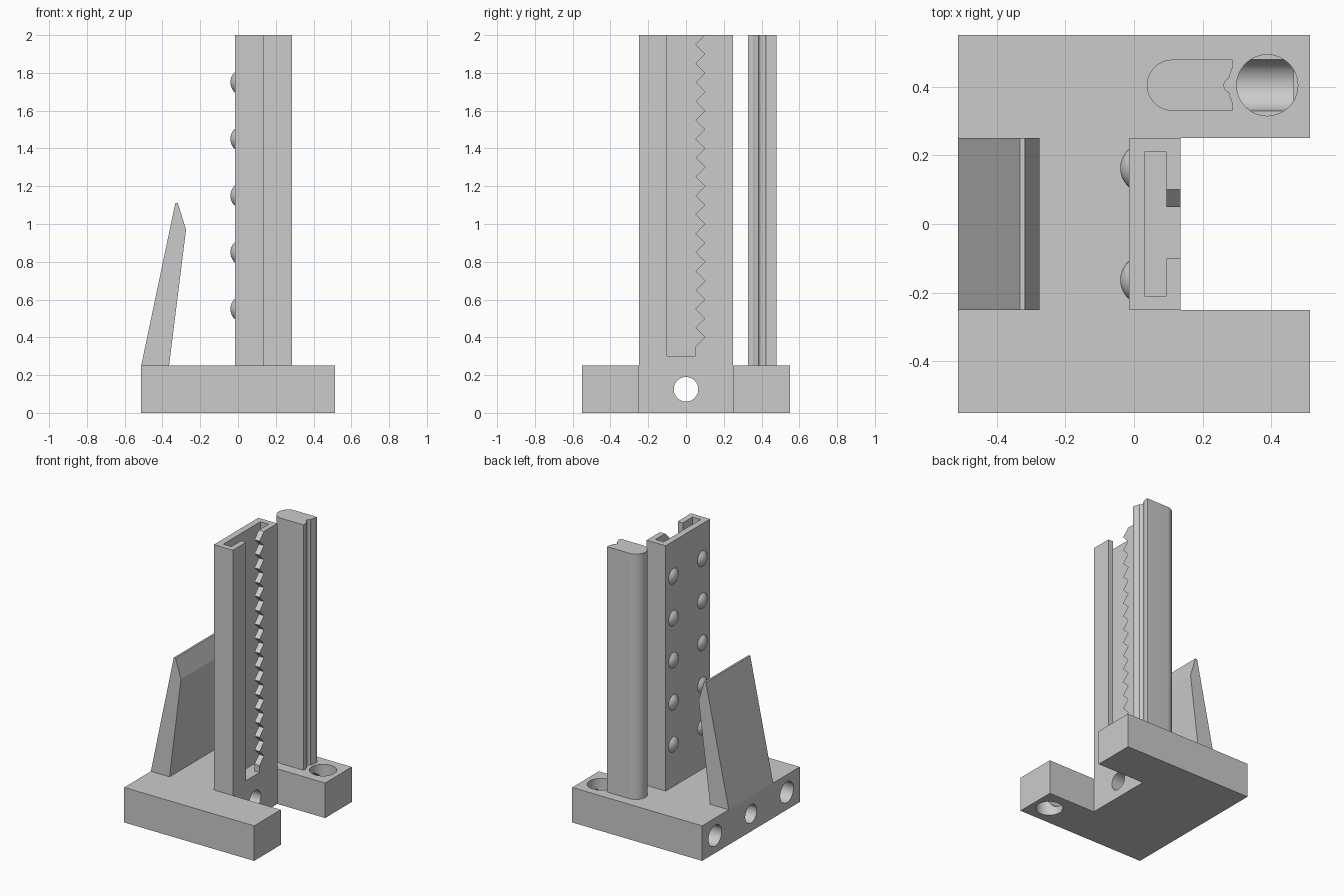
import bpy, bmesh
from math import cos, sin, pi, radians, atan2
from mathutils import Matrix, Vector

default = bpy.data.objects.get("Cube")
if default:
    bpy.data.objects.remove(default, do_unlink=True)

grey = bpy.data.materials.new("grey plastic")
grey.use_nodes = True
GREY = (0.6, 0.6, 0.6, 1)
grey.diffuse_color = GREY
grey.node_tree.nodes["Principled BSDF"].inputs["Base Color"].default_value = GREY

# Maps from profile plane (u, v, depth) to world axes
AXES = {"x": lambda u, v, d: (d, u, v),
        "y": lambda u, v, d: (u, d, v),
        "z": lambda u, v, d: (u, v, d)}


def finish(name, bm):
    bmesh.ops.recalc_face_normals(bm, faces=bm.faces)
    mesh = bpy.data.meshes.new(name)
    bm.to_mesh(mesh)
    bm.free()
    mesh.materials.append(grey)
    obj = bpy.data.objects.new(name, mesh)
    bpy.context.collection.objects.link(obj)
    return obj


def prism(name, outline, axis, start, end):
    """Extrude a closed outline along an axis."""
    bm = bmesh.new()
    place = AXES[axis]
    face = bm.faces.new([bm.verts.new(place(u, v, start)) for u, v in outline])
    geom = bmesh.ops.extrude_face_region(bm, geom=[face])["geom"]
    move = Vector(place(0, 0, end - start))
    bmesh.ops.translate(bm, vec=move, verts=[g for g in geom if isinstance(g, bmesh.types.BMVert)])
    return finish(name, bm)


def rect(u0, u1, v0, v1):
    return [(u0, v0), (u1, v0), (u1, v1), (u0, v1)]


def arc(u, v, r, a0, a1, steps):
    angles = [a0 + (a1 - a0) * i / steps for i in range(steps + 1)]
    return [(u + r * cos(a), v + r * sin(a)) for a in angles]


def circle(u, v, r, steps=48):
    return arc(u, v, r, 0, 2 * pi, steps)[:-1]


def cut(obj, cutter):
    """Subtract a cutter, then discard it."""
    cutter.hide_render = True
    mod = obj.modifiers.new("cut", "BOOLEAN")
    mod.operation, mod.solver, mod.object = "DIFFERENCE", "EXACT", cutter
    bpy.context.view_layer.update()
    graph = bpy.context.evaluated_depsgraph_get()
    mesh = bpy.data.meshes.new_from_object(obj.evaluated_get(graph))
    obj.modifiers.clear()
    obj.data = mesh
    bpy.data.objects.remove(cutter, do_unlink=True)


def smooth(obj):
    bpy.ops.object.select_all(action="DESELECT")
    obj.select_set(True)
    bpy.context.view_layer.objects.active = obj
    bpy.ops.object.shade_smooth_by_angle(angle=radians(25))


LEFT, RIGHT, BACK, SIDE = -0.5125, 0.5125, 0.55, 0.25
FACE, TOP, DECK, MID = 0.135, 2.0, 0.25, 0.125
ARM_Y, WELL_X = 0.404, 0.388

# Base plate with an open notch between two arms
base = prism("base", [(LEFT, -BACK), (RIGHT, -BACK), (RIGHT, -SIDE), (FACE, -SIDE),
                      (FACE, SIDE), (RIGHT, SIDE), (RIGHT, BACK), (LEFT, BACK)], "z", 0, DECK)
# Central through bore, blind side bores, and a well in each arm
cut(base, prism("centre_bore", circle(0, MID, 0.065), "x", -0.6, 0.3))
for side, z0, z1 in ((1, MID, 0.3), (-1, -0.05, MID)):
    cut(base, prism("side_bore", circle(side * ARM_Y, MID, 0.0745), "x", -0.6, 0.464))
    cut(base, prism("well", circle(WELL_X, side * ARM_Y, 0.089), "z", z0, z1))
smooth(base)

# Tower with an inner channel and a slot with a toothed edge
tower = prism("tower", rect(-0.015, FACE, -SIDE, SIDE), "z", DECK, TOP)
cut(tower, prism("channel", rect(0.03, 0.095, -0.21, 0.21), "z", 0.3, 2.1))
teeth = [(0.05 if i % 2 else 0.1, 0.3 + 0.05 * i) for i in range(1, 35)]
slot = [(-0.1, 0.3), (0.05, 0.3)] + teeth + [(-0.1, teeth[-1][1])]
cut(tower, prism("slot", slot, "x", 0.09, 0.2))

# Domed studs on the tower's rear face
RADIUS, RISE = 0.055, 0.025
ball = (RADIUS ** 2 + RISE ** 2) / (2 * RISE)
bm = bmesh.new()
for y in (-0.163, 0.163):
    for row in range(5):
        spot = Matrix.Translation((-0.015 - RISE + ball, y, 0.55 + 0.3 * row))
        turn = Matrix.Rotation(pi / 2, 4, "Y")
        bmesh.ops.create_uvsphere(bm, u_segments=32, v_segments=32, radius=ball, matrix=spot @ turn)
bmesh.ops.bisect_plane(bm, geom=bm.verts[:] + bm.edges[:] + bm.faces[:],
                       plane_co=(-0.0145, 0, 0), plane_no=(1, 0, 0), clear_outer=True)
smooth(finish("studs", bm))

# Leaning wedge blade
prism("wedge", [(LEFT, DECK), (-0.365, DECK), (-0.275, 0.97), (-0.318, 1.11), (-0.332, 1.11)],
      "y", -SIDE, SIDE)

# Guide pillar: rounded on one end, hollowed around the well on the other
half = 0.0745
pillar_outline = arc(0.112, ARM_Y, half, pi / 2, 3 * pi / 2, 24)
pillar_outline += [(0.287, ARM_Y - half), (0.287, ARM_Y + half)]
pillar = prism("pillar", pillar_outline, "z", DECK, TOP)
cut(pillar, prism("hollow", circle(WELL_X, ARM_Y, 0.113, 64), "z", 0.2, 2.1))
cut(pillar, prism("groove", circle(0.283, ARM_Y, 0.021, 24), "z", 0.2, 2.1))
smooth(pillar)
